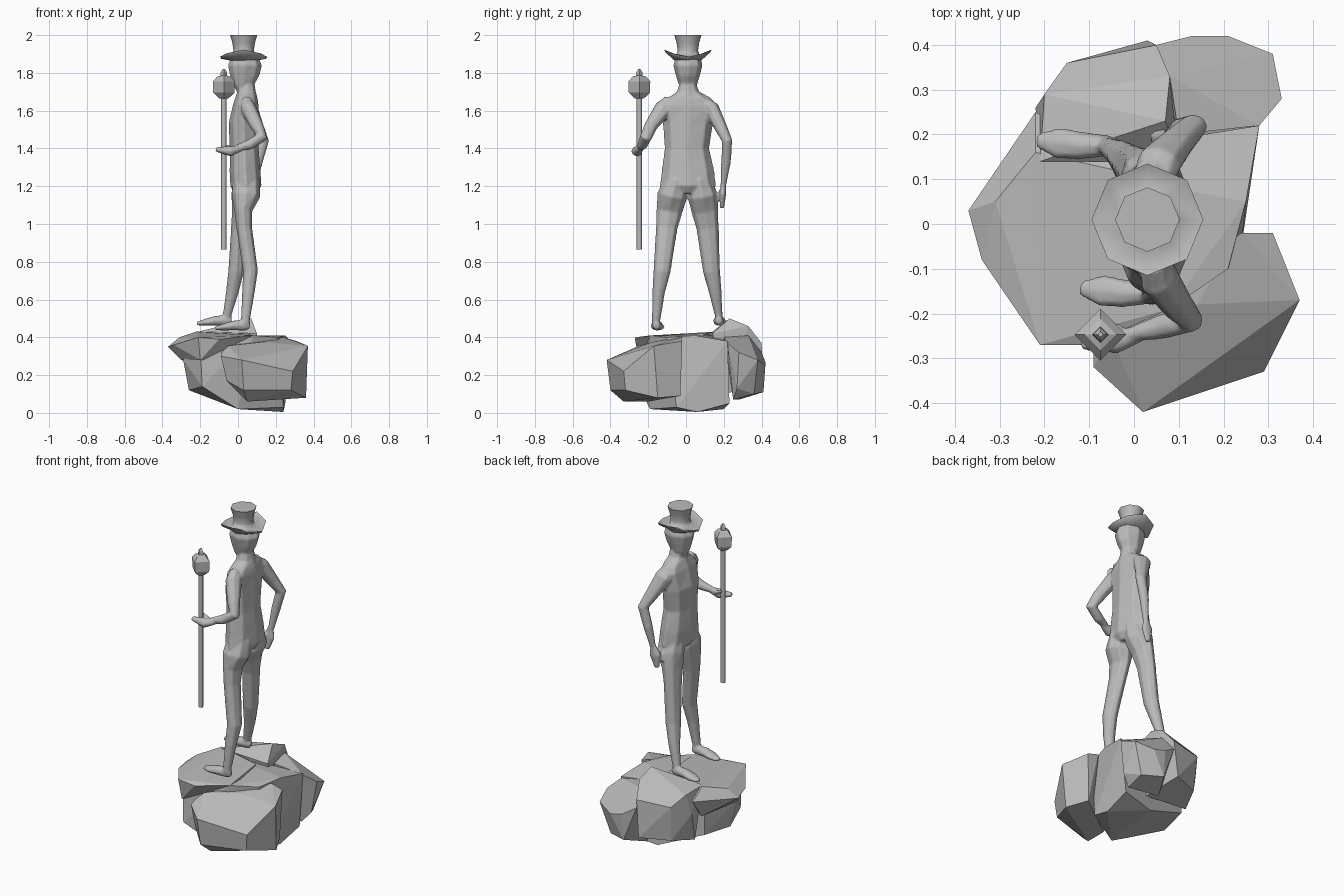
import bpy
import bmesh
from math import cos, sin, pi, radians
from mathutils import Vector

default_cube = bpy.data.objects.get("Cube")
if default_cube:
    bpy.data.objects.remove(default_cube, do_unlink=True)

# single stone grey for the whole statue
stone = bpy.data.materials.new("stone_grey")
stone.use_nodes = True
grey = (0.5, 0.5, 0.5, 1)
stone.diffuse_color = grey
stone.node_tree.nodes["Principled BSDF"].inputs["Base Color"].default_value = grey


def finish(mesh_builder, name, smooth_angle=None):
    """Turn a bmesh into a named object with material and shading."""
    bmesh.ops.recalc_face_normals(mesh_builder, faces=mesh_builder.faces)
    mesh = bpy.data.meshes.new(name)
    mesh_builder.to_mesh(mesh)
    mesh_builder.free()
    mesh.materials.append(stone)
    part = bpy.data.objects.new(name, mesh)
    bpy.context.collection.objects.link(part)
    if smooth_angle:
        bpy.ops.object.select_all(action='DESELECT')
        part.select_set(True)
        bpy.context.view_layer.objects.active = part
        bpy.ops.object.shade_smooth_by_angle(angle=radians(smooth_angle))
    return part


def loft(name, sections, reference=(1, 0, 0), sides=8, smooth_angle=None, bend=None):
    """Skin elliptical rings (x, y, z, radius along reference, radius across)."""
    builder = bmesh.new()
    centres = [Vector(section[:3]) for section in sections]
    rings = []
    for index, section in enumerate(sections):
        before = centres[max(index - 1, 0)]
        after = centres[min(index + 1, len(centres) - 1)]
        tangent = (after - before).normalized()
        along = Vector(reference)
        along = (along - tangent * along.dot(tangent)).normalized()
        across = tangent.cross(along)
        ring = []
        for step in range(sides):
            angle = 2 * pi * step / sides
            offset = along * section[3] * cos(angle) + across * section[4] * sin(angle)
            ring.append(builder.verts.new(centres[index] + offset))
        rings.append(ring)
    for lower, upper in zip(rings, rings[1:]):
        for step in range(sides):
            following = (step + 1) % sides
            builder.faces.new((lower[step], lower[following], upper[following], upper[step]))
    builder.faces.new(rings[0])
    builder.faces.new(rings[-1])
    if bend:
        for vertex in builder.verts:
            vertex.co.z += bend(vertex.co)
    return finish(builder, name, smooth_angle)


def lathe(name, centre, profile, **options):
    """Round part from (radius, height) pairs about a vertical axis."""
    sections = [(*centre, height, radius, radius) for radius, height in profile]
    return loft(name, sections, **options)


def boulder(name, corners):
    """Flat-faced rock wrapped around a few corner points."""
    builder = bmesh.new()
    for corner in corners:
        builder.verts.new(corner)
    hull = bmesh.ops.convex_hull(builder, input=builder.verts)
    unused = {item for item in hull["geom_interior"] if isinstance(item, bmesh.types.BMVert)}
    bmesh.ops.delete(builder, geom=list(unused), context='VERTS')
    bmesh.ops.dissolve_limit(builder, angle_limit=radians(8),
                             verts=builder.verts, edges=builder.edges)
    return finish(builder, name)


def fuse(name, parts):
    """Join overlapping parts into one continuous smooth skin."""
    bpy.ops.object.select_all(action='DESELECT')
    for part in parts:
        part.select_set(True)
    bpy.context.view_layer.objects.active = parts[0]
    bpy.ops.object.join()
    parts[0].name = name
    skin = parts[0].modifiers.new("skin", 'REMESH')
    skin.mode = 'VOXEL'
    skin.voxel_size = .006
    skin.use_smooth_shade = True
    blend = parts[0].modifiers.new("blend", 'SMOOTH')
    blend.iterations = 4


# rocks
boulder("ledge_rock", [
    (-.37, .03, .35), (-.34, -.08, .36), (-.21, -.27, .4), (-.31, .05, .4), (-.22, .16, .43),
    (-.22, .25, .37), (-.1, -.27, .39), (.08, -.19, .41), (.05, .1, .42),
    (-.3, -.05, .28), (-.2, -.25, .28), (-.23, .18, .26), (.05, -.1, .26)])
boulder("base_rock", [
    (-.22, .14, .41), (-.2, -.24, .38), (.08, -.19, .41), (.21, -.1, .4), (.25, .05, .41),
    (.28, .22, .38), (-.29, -.08, .28), (-.26, -.05, .12), (-.19, -.25, .14), (-.22, .14, .13),
    (0, -.19, .02), (.24, -.05, .03), (.24, .06, .005), (.05, .2, .02), (.25, .23, .05)])
boulder("front_rock", [
    (.24, -.02, .4), (.31, -.02, .38), (.37, -.17, .355), (.14, -.18, .375),
    (-.05, -.25, .355), (-.09, -.32, .3), (.02, -.42, .28), (.29, -.33, .22), (-.09, -.26, .32),
    (.37, -.17, .22), (.36, -.15, .08), (.28, -.32, .12), (.03, -.4, .12),
    (.05, -.33, .06), (-.06, -.32, .17), (.3, -.03, .09), (.05, -.2, .06)])
boulder("back_rock", [
    (.08, .33, .41), (.28, .22, .37), (.33, .28, .32), (.31, .38, .28), (.1, .2, .4),
    (.21, .42, .25), (.13, .42, .27), (.05, .4, .32), (.3, .27, .13),
    (.25, .36, .1), (.13, .41, .11), (.06, .28, .07), (.25, .25, .07)])
boulder("summit_rock", [
    (-.21, .14, .43), (-.2, .29, .42), (-.15, .36, .36), (.07, .23, .5),
    (.08, .33, .46), (.05, .4, .37), (.03, .41, .15), (-.14, .34, .15),
    (-.22, .26, .3), (-.2, .2, .12), (.1, .14, .42), (.08, .2, .1)])

# torso, neck and head
body = [loft("torso", [
    (.04, .01, 1.165, .06, .11), (.042, .01, 1.2, .083, .15), (.037, .01, 1.28, .082, .14),
    (.033, .005, 1.4, .077, .119), (.03, .01, 1.53, .08, .133),
    (.042, .012, 1.63, .068, .15), (.045, .012, 1.665, .06, .12), (.045, .01, 1.7, .05, .06),
    (.045, .01, 1.74, .044, .047)])]
body.append(loft("head", [
    (.035, .01, 1.69, .035, .03), (.03, .01, 1.74, .058, .05), (.034, .01, 1.79, .08, .065),
    (.037, .01, 1.84, .091, .078), (.035, .01, 1.89, .07, .065)]))

# legs
body.append(loft("left_leg", [
    (.045, .07, 1.24, .07, .06), (.04, .088, 1.15, .077, .08), (.02, .1, 1.07, .053, .072),
    (.008, .114, .98, .045, .06), (-.01, .135, .75, .042, .046),
    (-.03, .155, .64, .034, .034), (-.062, .175, .5, .022, .019)]))
body.append(loft("right_leg", [
    (.045, -.05, 1.24, .07, .06), (.042, -.073, 1.15, .077, .08), (.028, -.088, 1.07, .048, .07),
    (.033, -.102, .98, .042, .058), (.066, -.127, .75, .04, .046),
    (.055, -.145, .64, .034, .034), (.037, -.16, .47, .023, .021)]))

# feet: heel, instep, ball and toe
for name, x, y, z in (("left_foot", -.06, .175, .5), ("right_foot", .037, -.155, .475)):
    body.append(loft(name, [
        (x + .025, y, z - .015, .016, .018), (x, y, z - .01, .024, .03),
        (x - .06, y, z - .012, .032, .026), (x - .11, y + .006, z - .02, .036, .019),
        (x - .157, y + .012, z - .028, .016, .01)], reference=(0, 1, 0)))

# arms
body.append(loft("left_arm", [
    (.045, .09, 1.65, .04, .03), (.055, .135, 1.61, .052, .043), (.1, .185, 1.51, .039, .034),
    (.133, .218, 1.44, .032, .028), (.105, .212, 1.33, .027, .026), (.08, .197, 1.2, .017, .015)]))
body.append(loft("right_arm", [
    (.045, -.08, 1.65, .04, .03), (.055, -.12, 1.61, .05, .043), (.1, -.185, 1.52, .036, .036),
    (.125, -.212, 1.46, .032, .032), (.06, -.23, 1.42, .028, .028), (-.01, -.247, 1.4, .016, .018)],
    reference=(0, 1, 0)))

# hands and thumbs
body.append(loft("left_hand", [
    (.08, .197, 1.21, .018, .014), (.07, .195, 1.16, .037, .018), (.06, .19, 1.085, .016, .012)]))
body.append(loft("left_thumb", [
    (.06, .185, 1.18, .013, .012), (.035, .172, 1.12, .008, .008)], sides=6))
body.append(loft("right_hand", [
    (.015, -.247, 1.4, .016, .017), (-.04, -.26, 1.385, .03, .028),
    (-.118, -.268, 1.395, .014, .012)], reference=(0, 1, 0)))
body.append(loft("right_thumb", [
    (-.03, -.235, 1.4, .013, .013), (-.08, -.225, 1.42, .008, .008)],
    reference=(0, 1, 0), sides=6))
fuse("figure", body)


# top hat, its brim curled up at both sides
def curl(point):
    reach = Vector((point.x - .03, point.y - .01)).length
    return .035 * ((point.y - .01) / .12) ** 2 if reach > .1 else 0


lathe("top_hat", (.03, .01), [
    (.07, 1.865), (.12, 1.875), (.125, 1.885), (.062, 1.89), (.054, 1.92),
    (.06, 1.96), (.072, 2)], smooth_angle=100, bend=curl)

# staff with a faceted knob
grip = (-.075, -.247)
lathe("staff", grip, [(.014, .865), (.014, 1.69)], smooth_angle=60)
lathe("staff_knob", grip, [
    (.025, 1.665), (.056, 1.695), (.058, 1.755), (.035, 1.78), (.018, 1.785),
    (.016, 1.805), (.006, 1.82)], sides=4, smooth_angle=20)
